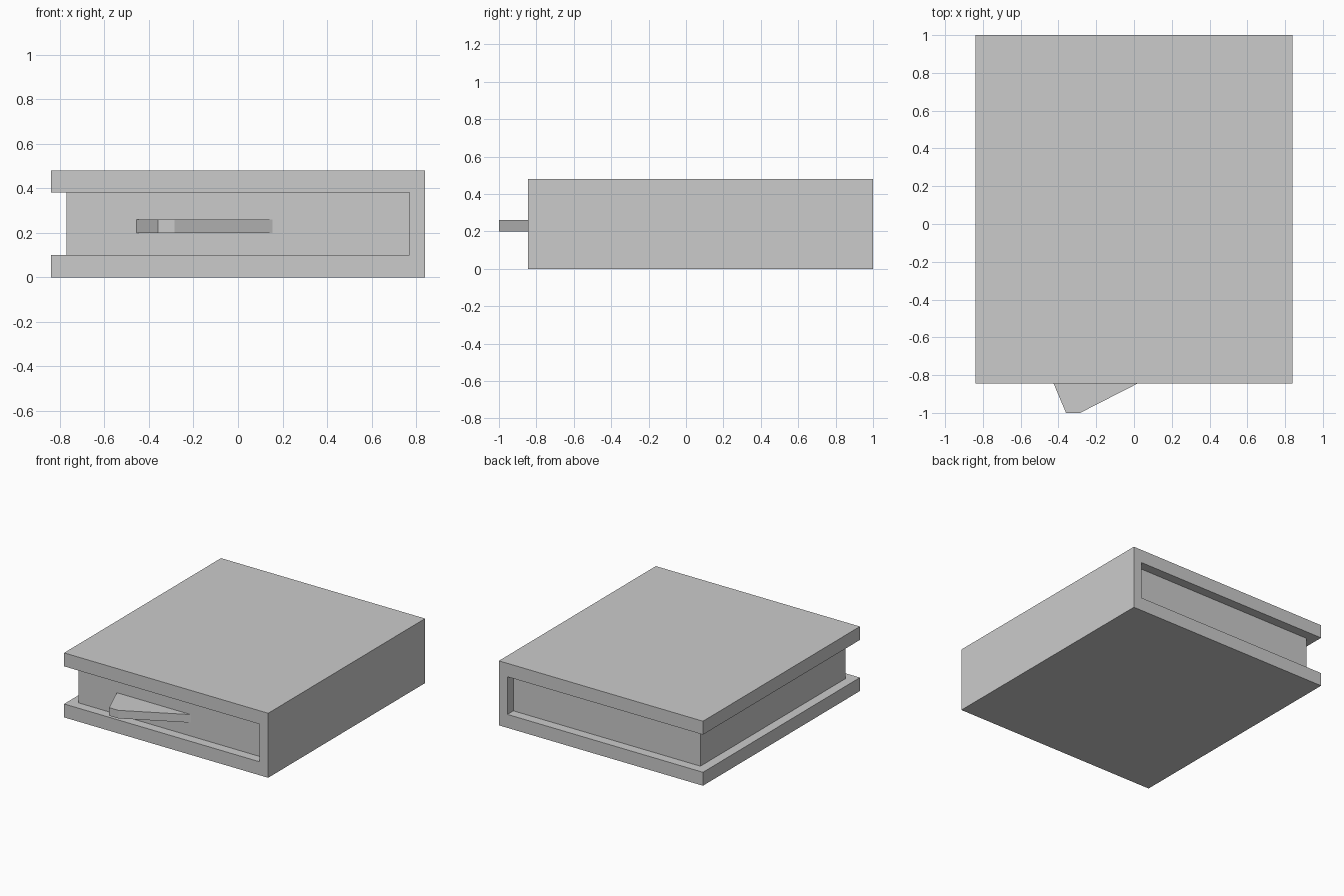
import bpy
import bmesh

cube = bpy.data.objects.get("Cube")
if cube:
    bpy.data.objects.remove(cube, do_unlink=True)

# Single flat grey
grey = bpy.data.materials.new("plain grey")
grey.use_nodes = True
colour = (0.6, 0.6, 0.6, 1)
grey.diffuse_color = colour
grey.node_tree.nodes["Principled BSDF"].inputs["Base Color"].default_value = colour


def prism(name, outline, direction):
    """Extrude a closed outline along a direction."""
    bm = bmesh.new()
    face = bm.faces.new([bm.verts.new(p) for p in outline])
    ext = bmesh.ops.extrude_face_region(bm, geom=[face])
    verts = [g for g in ext["geom"] if isinstance(g, bmesh.types.BMVert)]
    bmesh.ops.translate(bm, verts=verts, vec=direction)
    bmesh.ops.recalc_face_normals(bm, faces=bm.faces)
    mesh = bpy.data.meshes.new(name)
    bm.to_mesh(mesh)
    bm.free()
    mesh.materials.append(grey)
    obj = bpy.data.objects.new(name, mesh)
    bpy.context.collection.objects.link(obj)
    return obj


W, H = 0.84, 0.48            # half width, height
FRONT, BACK = -0.845, 1.0    # ends of the cover
BOARD, INSET = 0.1, 0.07     # board thickness, spine thickness and page inset
IN = W - INSET

# Cover: C-shaped section, spine on the left side, open on the right
section = [(-W, 0), (W, 0), (W, H), (-W, H), (-W, H - BOARD),
           (IN, H - BOARD), (IN, BOARD), (-W, BOARD)]
prism("book_cover", [(x, FRONT, z) for x, z in section], (0, BACK - FRONT, 0))

# Page block, set back from the cover on its three open sides
y0, y1 = FRONT + INSET, BACK - INSET
pages = [(-IN, y0), (IN, y0), (IN, y1), (-IN, y1)]
prism("page_block", [(x, y, BOARD) for x, y in pages], (0, 0, H - 2 * BOARD))

# Tapered bookmark tab sticking out of the front of the pages
tab = [(-0.455, y0), (-0.36, -1), (-0.285, -1), (0.155, y0)]
prism("bookmark_tab", [(x, y, 0.2) for x, y in tab], (0, 0, 0.06))
